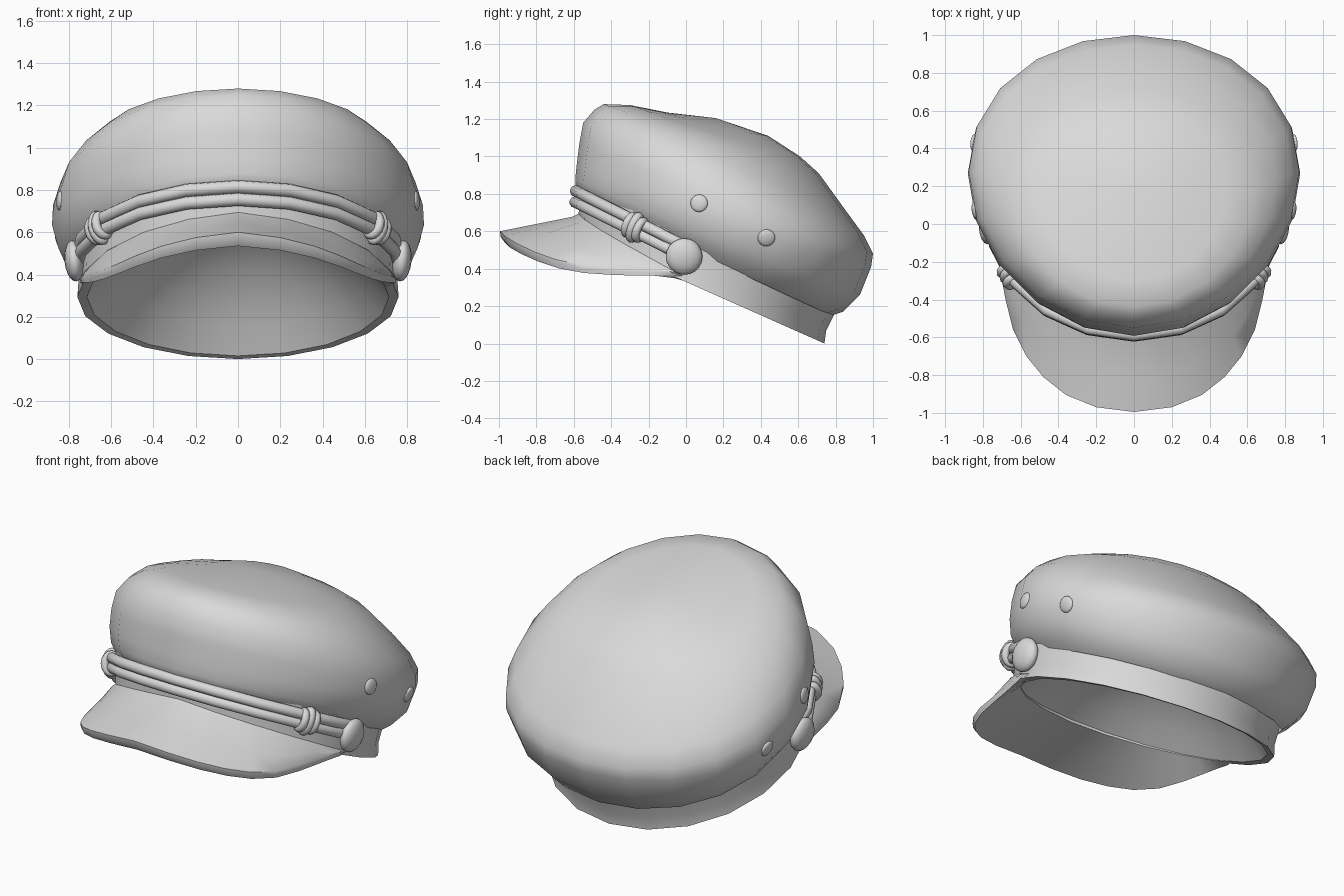
import bpy
import bmesh
from math import sin, cos, pi, radians, floor
from mathutils import Vector, Matrix
from mathutils.bvhtree import BVHTree

cube = bpy.data.objects.get("Cube")
if cube:
    bpy.data.objects.remove(cube, do_unlink=True)

SHADE = (0.7, 0.7, 0.7, 1)
grey = bpy.data.materials.new("grey cloth")
grey.use_nodes = True
grey.diffuse_color = SHADE
grey.node_tree.nodes["Principled BSDF"].inputs["Base Color"].default_value = SHADE
SIDES = 20
STEP = 2 * pi / SIDES
UP = Vector((0, 0.4, 0.917))  # axis of the tilted head opening


def finish(name, bm, angle=50):
    """Turn a bmesh into a smooth shaded object."""
    bmesh.ops.recalc_face_normals(bm, faces=bm.faces)
    mesh = bpy.data.meshes.new(name)
    bm.to_mesh(mesh)
    bm.free()
    mesh.materials.append(grey)
    obj = bpy.data.objects.new(name, mesh)
    bpy.context.collection.objects.link(obj)
    bpy.ops.object.select_all(action='DESELECT')
    obj.select_set(True)
    bpy.context.view_layer.objects.active = obj
    bpy.ops.object.shade_smooth_by_angle(angle=radians(angle))


def ring_point(ring, a, swell=0.0):
    """Point on a tilted oval (front y z, back y z, half width); swell moves the sides back."""
    fy, fz, by, bz, w = ring
    c, shift = cos(a), swell * w * sin(a) ** 2
    return Vector((w * sin(a), (fy + by) / 2 + c * (fy - by) / 2 + shift,
                   (fz + bz) / 2 + c * (fz - bz) / 2 - shift * 0.7))


def loft(loops, cap=False):
    """Bridge equal closed loops of points with quads."""
    bm = bmesh.new()
    rows = [[bm.verts.new(p) for p in loop] for loop in loops]
    n = len(rows[0])
    for r, s in zip(rows, rows[1:]):
        for i in range(n):
            j = (i + 1) % n
            bm.faces.new((r[i], r[j], s[j], s[i]))
    if cap:
        bm.faces.new(rows[0])
        bm.faces.new(rows[-1])
    return bm


def oval_loft(rings, swell=0.0):
    return loft([[ring_point(r, STEP * i, swell) for i in range(SIDES)] for r in rings])


def close_top(bm, tip):
    """Fan the last loop of a loft to one point."""
    last = list(bm.verts)[-SIDES:]
    top = bm.verts.new(tip)
    for i in range(SIDES):
        bm.faces.new((last[i], last[(i + 1) % SIDES], top))
    bmesh.ops.recalc_face_normals(bm, faces=bm.faces)
    return bm


# Crown: puffed, tilted top of the cap
crown = close_top(oval_loft([
    (-0.56, 0.80, 0.78, 0.15, 0.75),
    (-0.59, 0.845, 0.84, 0.17, 0.79),
    (-0.592, 0.88, 0.93, 0.26, 0.85),
    (-0.585, 0.95, 0.99, 0.41, 0.88),
    (-0.57, 1.07, 1.0, 0.48, 0.875),
    (-0.55, 1.18, 0.95, 0.58, 0.84),
    (-0.49, 1.25, 0.84, 0.73, 0.755),
    (-0.44, 1.28, 0.71, 0.91, 0.64),
    (-0.30, 1.275, 0.61, 1.0, 0.50),
    (-0.10, 1.235, 0.44, 1.11, 0.28)], swell=0.075), (0, 0.16, 1.205))
surface = BVHTree.FromBMesh(crown)
finish("crown", crown)

# Head band with its rolled lower rim
BOTTOM = (-0.58, 0.587, 0.74, 0.0, 0.76)
TOP = (-0.57, 0.80, 0.79, 0.15, 0.765)
INNER = (-0.55, 0.575, 0.715, 0.015, 0.715)
finish("head_band", oval_loft([
    INNER,
    BOTTOM,
    (-0.575, 0.66, 0.75, 0.07, 0.755),
    TOP,
    (-0.57, 0.85, 0.80, 0.19, 0.765)]))

# Lining: shallow dome rising from the inner rim
centre = Vector((0, 0.0825, 0.295))
DEPTH = 0.4
dome = loft([[centre + (ring_point(INNER, STEP * i) - centre) * s + UP * DEPTH * (1 - s * s)
              for i in range(SIDES)] for s in (1, 0.85, 0.7, 0.5, 0.25)])
finish("lining", close_top(dome, centre + UP * DEPTH))


def band_point(a, t, out=0.0):
    """Point on the faceted band at angle a, height t, pushed outward."""
    first = floor(a / STEP + 0.0001)
    corners = []
    for b in (first * STEP, (first + 1) * STEP):
        side = Vector((sin(b), -cos(b) * 0.92, cos(b) * 0.4))
        corners.append(ring_point(BOTTOM, b).lerp(ring_point(TOP, b), t) + side * out)
    return corners[0].lerp(corners[1], a / STEP - first)


# Visor: sections running from the band to the curved outer rim
rim = [(0, -0.995, 0.60), (0.20, -0.97, 0.575), (0.36, -0.905, 0.535),
       (0.48, -0.81, 0.49), (0.57, -0.70, 0.45), (0.64, -0.56, 0.42),
       (0.68, -0.40, 0.405), (0.705, -0.27, 0.397), (0.725, -0.17, 0.392),
       (0.745, -0.08, 0.385)]
half = []
for k, p in enumerate(rim):
    f = k / (len(rim) - 1)
    a = k * STEP / 2
    edge = Vector(p)
    inner = band_point(a, 0.58 - 0.38 * f, -0.02)
    crease = band_point(a, 0.36 - 0.24 * f, 0.035 * (1 - f))
    mid = crease.lerp(edge, 0.55)
    drop = Vector((0, 0.03 * (1 - f), -0.065 + 0.04 * f))
    under = band_point(a, -0.05 * (1 - f), -0.045)
    half.append([inner, crease, mid, edge, edge + drop * 0.5 - Vector((0, 0.01 * (1 - f), 0)),
                 edge + drop, under.lerp(edge + drop, 0.45), under])
mirrored = [[Vector((-v.x, v.y, v.z)) for v in s] for s in half[:0:-1]]
finish("visor", loft(mirrored + half, cap=True))


# Double cord laid along the band, ending under the buttons
def cord(name, t_front, t_side):
    loops = []
    n = 9
    for k in range(-n, n + 1):
        a = STEP / 2 * k
        t = t_front + (t_side - t_front) * abs(k / n) ** 2
        out = 0.022 - 0.02 * (k / n) ** 6
        ahead = band_point(a + 0.01, t, out) - band_point(a - 0.01, t, out)
        side = ahead.cross(UP).normalized()
        up = side.cross(ahead).normalized()
        loops.append([band_point(a, t, out) + (side * cos(b) + up * sin(b)) * 0.031
                      for b in (2 * pi * i / 10 for i in range(10))])
    finish(name, loft(loops, cap=True))


cord("upper_cord", 1.03, 0.95)
cord("lower_cord", 0.75, 0.66)


def ball(name, matrix):
    bm = bmesh.new()
    bmesh.ops.create_uvsphere(bm, u_segments=16, v_segments=10, radius=1, matrix=matrix)
    finish(name, bm)


def frame(x_axis, z_axis, at):
    """Matrix with the given z axis and an x axis close to the given one."""
    z = z_axis.normalized()
    y = z.cross(x_axis).normalized()
    m = Matrix((y.cross(z), y, z)).transposed().to_4x4()
    m.translation = at
    return m


def wrap_loops(m, wide, tall, thick, offset):
    """Loops of an oval ring of rope around the cords."""
    loops = []
    for i in range(17):
        b = 2 * pi * i / 16
        out = Vector((wide * cos(b), tall * sin(b), 0))
        ray = out.normalized()
        loops.append([m @ (out + ray * thick * cos(c) + Vector((0, 0, offset + thick * sin(c))))
                      for c in (2 * pi * j / 8 for j in range(8))])
    return loops


for s, label in ((1, "left"), (-1, "right")):
    # Knot wrapped around both cords
    a = radians(57) * s
    along = band_point(a + 0.02, 0.87) - band_point(a - 0.02, 0.87)
    m = frame(Vector((sin(a), -cos(a), 0)), along, band_point(a, 0.82, 0.024))
    for k, tall in ((-1, 0.05), (0, 0.064), (1, 0.05)):
        bm = loft(wrap_loops(m, 0.036, tall, 0.023, k * 0.036))
        bmesh.ops.remove_doubles(bm, verts=bm.verts, dist=0.0005)
        finish(label + "_knot_wrap_" + str(k + 2), bm)

    # Domed button holding the cord ends
    m = Matrix.Translation((0.775 * s, -0.01, 0.465)) @ Matrix.Rotation(0.1 * s, 4, 'Y')
    ball(label + "_button", m @ Matrix.Diagonal((0.046, 0.098, 0.098, 1)))

    # Two air eyelets on the crown
    for name, y, z in (("front", 0.07, 0.75), ("rear", 0.43, 0.565)):
        hit, normal, _, _ = surface.ray_cast(Vector((2 * s, y, z)), Vector((-s, 0, 0)))
        m = frame(Vector((0, 1, 0)), normal * (1 if normal.x * s > 0 else -1), hit)
        ball(label + "_" + name + "_eyelet", m @ Matrix.Diagonal((0.047, 0.047, 0.016, 1)))
